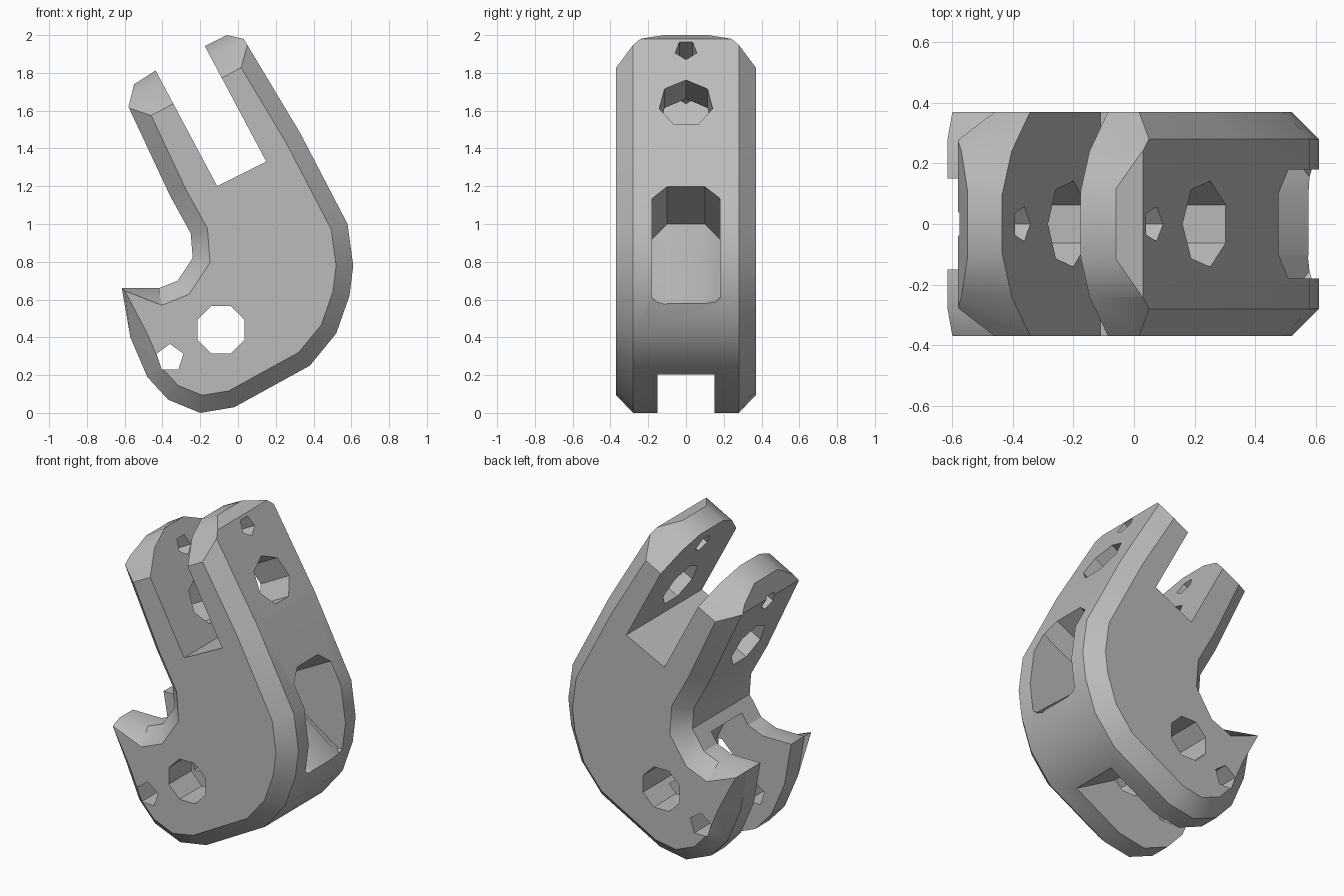
import bpy, bmesh, math
from mathutils import Vector

cube = bpy.data.objects.get("Cube")
if cube:
    bpy.data.objects.remove(cube, do_unlink=True)

X, Y, Z = Vector((1, 0, 0)), Vector((0, 1, 0)), Vector((0, 0, 1))
ALONG = Vector((-0.47, 0, 0.883))      # direction of the arms
ACROSS = Vector((0.883, 0, 0.47))      # direction through both arms

grey = bpy.data.materials.new("plain_grey")
grey.use_nodes = True
grey.diffuse_color = (0.5, 0.5, 0.5, 1)
grey.node_tree.nodes["Principled BSDF"].inputs["Base Color"].default_value = (0.5, 0.5, 0.5, 1)


def loft(name, rings):
    """Closed solid through rings of equal point count."""
    bm = bmesh.new()
    loops = [[bm.verts.new(p) for p in ring] for ring in rings]
    n = len(loops[0])
    for a, b in zip(loops, loops[1:]):
        for i in range(n):
            j = (i + 1) % n
            bm.faces.new((a[i], a[j], b[j], b[i]))
    bm.faces.new(loops[0])
    bm.faces.new(loops[-1])
    bmesh.ops.recalc_face_normals(bm, faces=bm.faces)
    mesh = bpy.data.meshes.new(name)
    bm.to_mesh(mesh)
    bm.free()
    mesh.materials.append(grey)
    obj = bpy.data.objects.new(name, mesh)
    bpy.context.collection.objects.link(obj)
    return obj


def prism(name, points, a, b, axis, start, end):
    return loft(name, [[a * u + b * v + axis * t for u, v in points] for t in (start, end)])


def ngon(cx, cy, radius, sides, turn=0.0):
    angles = [turn + math.tau * i / sides for i in range(sides)]
    return [(cx + radius * math.cos(t), cy + radius * math.sin(t)) for t in angles]


def inset(points, amount, sharp_index):
    """Mitred inward offset; the sharp tip barely moves."""
    result = []
    for i, p in enumerate(points):
        p = Vector(p)
        before = (p - Vector(points[i - 1])).normalized()
        after = (Vector(points[(i + 1) % len(points)]) - p).normalized()
        n1, n2 = Vector((-before.y, before.x)), Vector((-after.y, after.x))
        shift = (n1 + n2) * amount / (1 + n1.dot(n2))
        result.append(p + shift * (0.15 if i == sharp_index else 1))
    return result


def cut(target, cutter):
    mod = target.modifiers.new("cut", "BOOLEAN")
    mod.operation, mod.solver, mod.object = "DIFFERENCE", "EXACT", cutter
    bpy.context.view_layer.objects.active = target
    bpy.ops.object.modifier_apply(modifier=mod.name)
    bpy.data.objects.remove(cutter, do_unlink=True)


# Hooked body with chamfered rims
outline = [(-0.2, 0), (-0.02, 0.03), (0.38, 0.25), (0.52, 0.42), (0.59, 0.62), (0.61, 0.78),
           (0.58, 1.0), (0.33, 1.48), (0.03, 1.98), (-0.06, 2.0), (-0.44, 1.81), (-0.55, 1.74),
           (-0.58, 1.62), (-0.36, 1.15), (-0.25, 0.95), (-0.24, 0.82), (-0.32, 0.7),
           (-0.42, 0.66), (-0.615, 0.66), (-0.57, 0.4), (-0.48, 0.19), (-0.37, 0.07)]
face = inset(outline, 0.09, 18)
body = loft("hooked_fork_body", [[Vector((x, y, z)) for x, z in ring] for ring, y in
                                 ((face, -0.37), (outline, -0.28), (outline, 0.28), (face, 0.37))])

# Gap between the two arms
cut(body, prism("arm_gap", [(0.15, 1.33), (-0.11, 1.2), (-0.58, 2.083), (-0.32, 2.213)],
                X, Z, Y, -1, 1))

# Rounded arm ends
for side in (-1, 1):
    corner = [(0.08, 1.81), (0.24, 1.735), (0.375, 1.6), (0.6, 1.6), (0.6, 2.2), (0.08, 2.2)]
    cut(body, prism("arm_corner", [(side * y, u) for y, u in corner], Y, ALONG, ACROSS, -1, 2))

# Lower slot splitting the hook into two prongs
cut(body, prism("prong_slot", [(0.3, 0.2), (-0.02, 0.38), (-0.2, 0.76), (-0.7, 0.78),
                               (-0.7, -0.1), (0.3, -0.1)], X, Z, Y, -0.15, 0.15))

# Pocket in the outer flank, with a sloping floor and clipped corners
pocket = [(0.1, 1.0), (0.62, 0.54), (0.9, 0.54), (0.9, 1.42)]
narrow = [(0.1, 0.92), (0.56, 0.61), (0.9, 0.61), (0.9, 1.34)]
cut(body, loft("flank_pocket", [[Vector((x, y, z)) for x, z in ring] for ring, y in
                                ((narrow, -0.18), (pocket, -0.1), (pocket, 0.1), (narrow, 0.18))]))

# Holes through both arms
cut(body, prism("arm_hole", ngon(0, 1.335, 0.145, 7, math.pi / 2), Y, ALONG, ACROSS, -1, 2))
cut(body, prism("arm_pin_hole", ngon(0, 1.665, 0.06, 5, -math.pi / 2), Y, ALONG, ACROSS, -1, 2))

# Holes through the prongs
cut(body, prism("axle_hole", ngon(-0.09, 0.44, 0.135, 8, math.pi / 8), X, Z, Y, -1, 1))
cut(body, prism("prong_pin_hole", ngon(-0.36, 0.29, 0.075, 5, math.pi / 2), X, Z, Y, -1, 1))

# Smooth shading with sharp edges kept
bpy.ops.object.select_all(action="DESELECT")
body.select_set(True)
bpy.context.view_layer.objects.active = body
bpy.ops.object.shade_smooth_by_angle(angle=math.radians(30))
